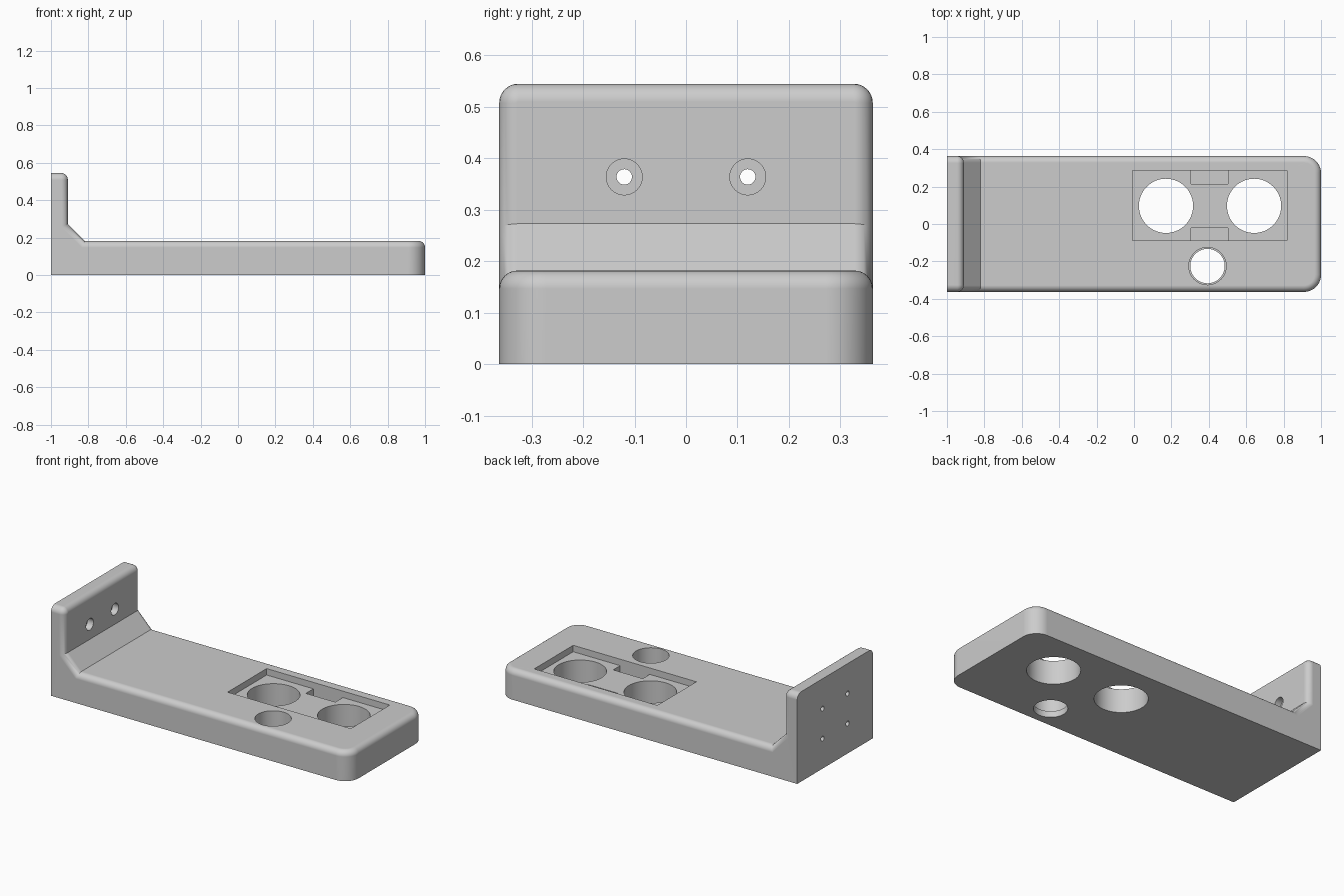
import bpy, bmesh
from math import radians
from mathutils import Matrix, Vector

if "Cube" in bpy.data.objects:
    bpy.data.objects.remove(bpy.data.objects["Cube"], do_unlink=True)

HALF_W, BASE_H, WALL_H, WALL_X = 0.363, 0.182, 0.545, -0.91
HOLE_R, PILOT_Y = 0.145, 0.12

grey = bpy.data.materials.new("plain_grey")
grey.use_nodes = True
colour = (0.604, 0.604, 0.604, 1)
grey.diffuse_color = colour
grey.node_tree.nodes["Principled BSDF"].inputs["Base Color"].default_value = colour


def add_object(name, bm):
    bmesh.ops.recalc_face_normals(bm, faces=bm.faces[:])
    mesh = bpy.data.meshes.new(name)
    bm.to_mesh(mesh)
    bm.free()
    obj = bpy.data.objects.new(name, mesh)
    bpy.context.collection.objects.link(obj)
    mesh.materials.append(grey)
    return obj


def bevel(bm, edges, radius, segments):
    bmesh.ops.bevel(bm, geom=edges, offset=radius, segments=segments,
                    profile=0.5, affect='EDGES', clamp_overlap=False)


def box(name, x0, x1, y0, y1, z0, z1):
    bm = bmesh.new()
    size = Matrix.Diagonal((x1 - x0, y1 - y0, z1 - z0, 1))
    centre = Vector(((x0 + x1) / 2, (y0 + y1) / 2, (z0 + z1) / 2))
    bmesh.ops.create_cube(bm, size=1, matrix=Matrix.Translation(centre) @ size)
    return add_object(name, bm)


def cylinder(name, centre, radius, depth, axis='Z', sides=64):
    bm = bmesh.new()
    turn = Matrix.Rotation(radians(90), 4, 'Y') if axis == 'X' else Matrix()
    bmesh.ops.create_cone(bm, cap_ends=True, segments=sides, radius1=radius,
                          radius2=radius, depth=depth,
                          matrix=Matrix.Translation(centre) @ turn)
    return add_object(name, bm)


# L-shaped bracket body extruded from its side profile
profile = [(-1, 0), (1, 0), (1, BASE_H), (-0.82, BASE_H),
           (WALL_X, 0.273), (WALL_X, WALL_H), (-1, WALL_H)]
bm = bmesh.new()
side = bm.faces.new([bm.verts.new((x, -HALF_W, z)) for x, z in profile])
new = bmesh.ops.extrude_face_region(bm, geom=[side])["geom"]
bmesh.ops.translate(bm, vec=(0, 2 * HALF_W, 0),
                    verts=[g for g in new if isinstance(g, bmesh.types.BMVert)])
bmesh.ops.recalc_face_normals(bm, faces=bm.faces[:])


def edges_where(test):
    return [e for e in bm.edges if all(test(v.co) for v in e.verts)
            and abs(e.verts[0].co.y - e.verts[1].co.y) < 0.01]


# Rounded plate end and wall top corners
bevel(bm, edges_where(lambda c: c.x > 0.99), 0.091, 10)
bevel(bm, edges_where(lambda c: c.z > WALL_H - 0.01), 0.037, 8)


# Rounded rim running around the plate top, gusset and wall face
def is_upper(face):
    n, c = face.normal, face.calc_center_median()
    plate = n.z > 0.9 and c.z < 0.2
    gusset = n.x > 0.5 and n.z > 0.5 and c.x < -0.8 and c.z < 0.3
    wall = n.x > 0.9 and c.x < -0.9
    return plate or gusset or wall


bm.normal_update()
rim = [e for e in bm.edges if sum(is_upper(f) for f in e.link_faces) == 1]
bevel(bm, rim, 0.035, 6)
body = add_object("bracket_body", bm)

# Recessed pocket with two deeper notches
cutters = [box("pocket_cutter", -0.008, 0.818, -0.088, 0.286, 0.143, 0.3)]
for y0, y1 in ((0.214, 0.286), (-0.088, -0.021)):
    cutters.append(box("notch_cutter", 0.305, 0.503, y0, y1, 0.1, 0.3))

# Two large through holes and one stepped hole
for x in (0.171, 0.642):
    cutters.append(cylinder("large_hole_cutter", (x, 0.097, 0.1), HOLE_R, 0.5))
cutters.append(cylinder("small_hole_cutter", (0.393, -0.225, 0.1), 0.092, 0.5))
cutters.append(cylinder("small_hole_step_cutter", (0.393, -0.225, 0.187), 0.1, 0.3))

# Screw holes: upper pair go through with counterbores, lower pair are blind
for y in (-PILOT_Y, PILOT_Y):
    cutters.append(cylinder("upper_screw_cutter", (-1, y, 0.364), 0.015, 0.4, 'X', 32))
    cutters.append(cylinder("counterbore_cutter", (-0.85, y, 0.364), 0.035, 0.2, 'X', 32))
    cutters.append(cylinder("lower_screw_cutter", (-1, y, 0.182), 0.015, 0.18, 'X', 32))

bpy.context.view_layer.objects.active = body
for cutter in cutters:
    cut = body.modifiers.new("cut", 'BOOLEAN')
    cut.operation, cut.solver, cut.object = 'DIFFERENCE', 'EXACT', cutter
    bpy.ops.object.modifier_apply(modifier=cut.name)
    bpy.data.objects.remove(cutter, do_unlink=True)

# Smooth fillets and bores with crisp edges
bpy.ops.object.select_all(action='DESELECT')
body.select_set(True)
bpy.ops.object.shade_smooth_by_angle(angle=radians(30))
weighted = body.modifiers.new("weighted_normals", 'WEIGHTED_NORMAL')
weighted.keep_sharp = True
